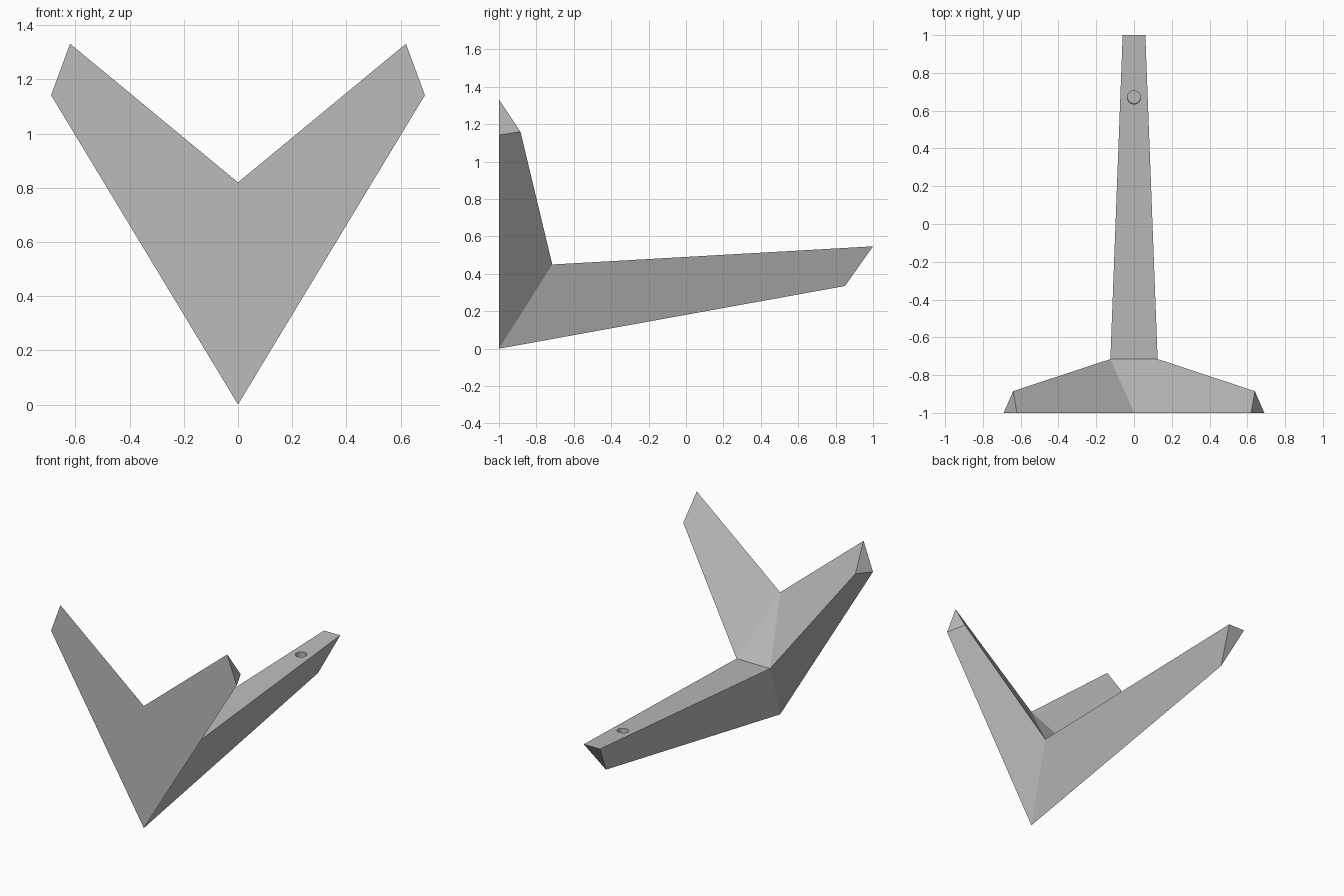
import bpy, bmesh, math
from mathutils import Vector

cube = bpy.data.objects.get("Cube")
if cube:
    bpy.data.objects.remove(cube, do_unlink=True)

# Single flat grey
grey = bpy.data.materials.new("matte_grey")
grey.use_nodes = True
grey.diffuse_color = (0.5, 0.5, 0.5, 1)
grey.node_tree.nodes["Principled BSDF"].inputs["Base Color"].default_value = (0.5, 0.5, 0.5, 1)


def add_object(name, bm):
    bmesh.ops.recalc_face_normals(bm, faces=bm.faces)
    mesh = bpy.data.meshes.new(name)
    bm.to_mesh(mesh)
    bm.free()
    mesh.materials.append(grey)
    obj = bpy.data.objects.new(name, mesh)
    bpy.context.collection.objects.link(obj)
    return obj


# Corner points on the centre line, and mirrored pairs
centre = {"foot": (0, -1, 0), "notch": (0, -1, 0.82), "keel_end": (0, 0.85, 0.335)}
paired = {
    "tip": (0.62, -1, 1.332),
    "corner": (0.69, -1, 1.142),
    "back": (0.64, -0.885, 1.16),
    "root": (0.125, -0.715, 0.45),
    "arm_end": (0.06, 1, 0.547),
}
bm = bmesh.new()
mid = {k: bm.verts.new(p) for k, p in centre.items()}
left = {k: bm.verts.new(p) for k, p in paired.items()} | mid
right = {k: bm.verts.new((-x, y, z)) for k, (x, y, z) in paired.items()} | mid

# V-shaped wings and arm sides, the same on both sides
for side in (left, right):
    for names in ("notch tip back root", "foot corner back root",
                  "tip corner back", "foot root arm_end keel_end"):
        bm.faces.new([side[n] for n in names.split()])

# Faces that span the centre line
bm.faces.new([mid["foot"], left["corner"], left["tip"], mid["notch"],
              right["tip"], right["corner"]])
bm.faces.new([mid["notch"], left["root"], right["root"]])
bm.faces.new([left["root"], left["arm_end"], right["arm_end"], right["root"]])
bm.faces.new([left["arm_end"], right["arm_end"], mid["keel_end"]])
bracket = add_object("wing_bracket", bm)

# Shallow screw hole square to the sloping top of the arm
slope = (Vector(paired["arm_end"]) - Vector(paired["root"]))
tilt = math.atan2(slope.z, slope.y)
bm = bmesh.new()
bmesh.ops.create_cone(bm, cap_ends=True, segments=32, radius1=0.035, radius2=0.035, depth=0.1)
cutter = add_object("hole_cutter", bm)
cutter.location = (0, 0.67, 0.529)
cutter.rotation_euler.x = tilt
cutter.hide_render = True

cut = bracket.modifiers.new("screw_hole", "BOOLEAN")
cut.operation = "DIFFERENCE"
cut.solver = "EXACT"
cut.object = cutter
bpy.context.view_layer.objects.active = bracket
bracket.select_set(True)
bpy.ops.object.modifier_apply(modifier=cut.name)
bpy.data.objects.remove(cutter, do_unlink=True)
bpy.ops.object.shade_smooth_by_angle(angle=math.radians(15))
